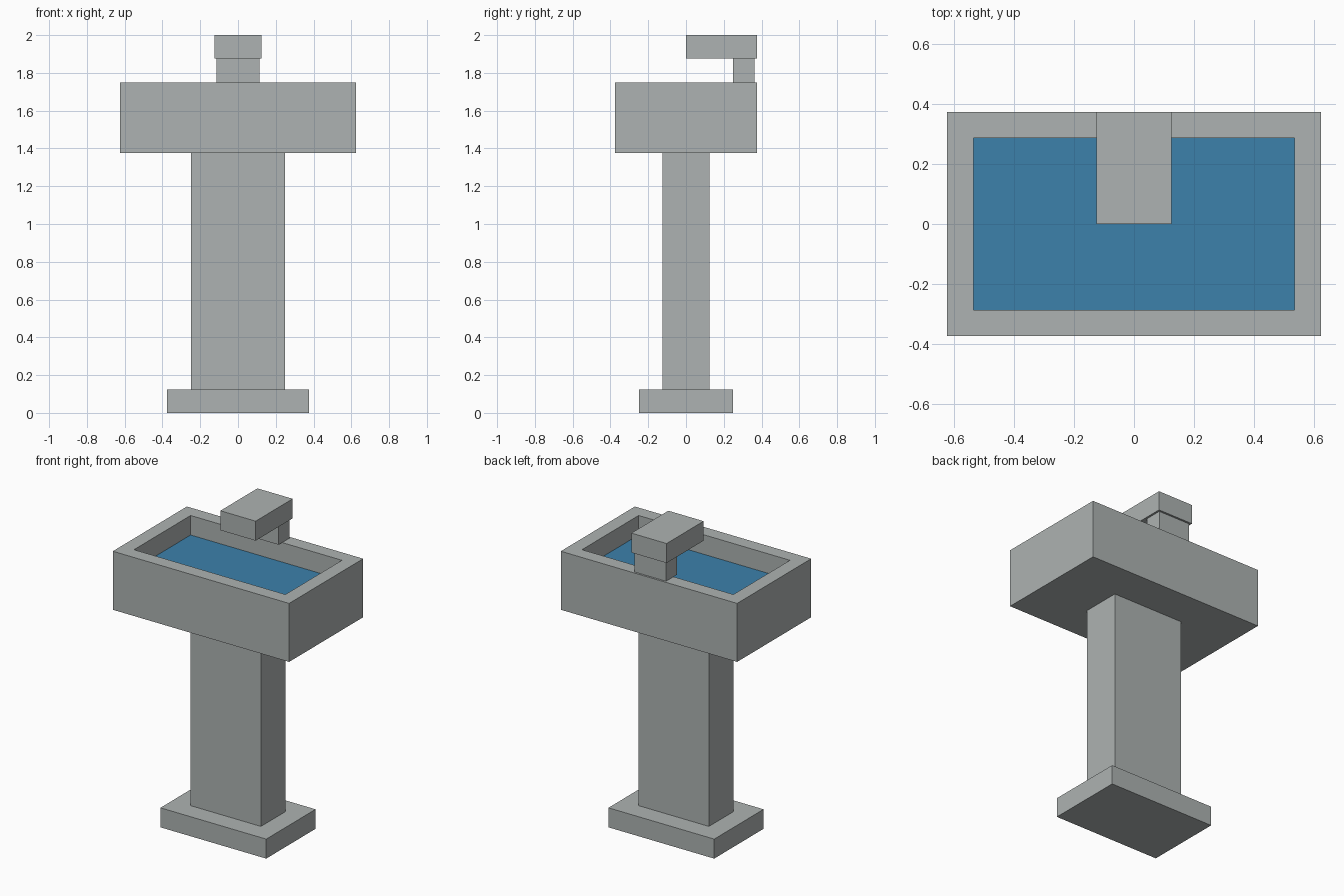
import bpy, bmesh

if "Cube" in bpy.data.objects:
    bpy.data.objects.remove(bpy.data.objects["Cube"])


def material(name, rgb):
    m = bpy.data.materials.new(name)
    m.diffuse_color = (*rgb, 1.0)
    m.use_nodes = True
    m.node_tree.nodes["Principled BSDF"].inputs["Base Color"].default_value = m.diffuse_color
    return m


stone = material("grey_stone", (0.42, 0.45, 0.445))
blue = material("blue_water", (0.045, 0.22, 0.407))


def finish(name, bm, mat):
    mesh = bpy.data.meshes.new(name)
    bm.to_mesh(mesh)
    bm.free()
    mesh.materials.append(mat)
    obj = bpy.data.objects.new(name, mesh)
    bpy.context.collection.objects.link(obj)
    return obj


def box_bm(lo, hi):
    bm = bmesh.new()
    bmesh.ops.create_cube(bm, size=1)
    for v in bm.verts:
        v.co = [(a + b) / 2 + c * (b - a) for a, b, c in zip(lo, hi, v.co)]
    return bm


def box(name, lo, hi, mat=stone):
    return finish(name, box_bm(lo, hi), mat)


# Foot and column
box("foot", (-0.375, -0.25, 0), (0.375, 0.25, 0.125))
box("column", (-0.25, -0.125, 0.125), (0.25, 0.125, 1.375))

# Basin: top face inset to a rim, then pushed down to the water level
WATER_Z = 1.625
bm = box_bm((-0.625, -0.375, 1.375), (0.625, 0.375, 1.75))
bm.normal_update()
top = max(bm.faces, key=lambda f: f.calc_center_median().z)
bmesh.ops.inset_region(bm, faces=[top], thickness=0.125)
floor = bmesh.ops.extrude_discrete_faces(bm, faces=[top])["faces"][0]
for v in floor.verts:
    v.co.z = WATER_Z
floor.material_index = 1
basin = finish("basin", bm, stone)
basin.data.materials.append(blue)  # the cavity floor is the water surface

# Tap
box("tap_stem", (-0.1125, 0.25, 1.75), (0.1125, 0.3625, 1.875))
box("tap_spout", (-0.125, 0, 1.875), (0.125, 0.375, 2.0))
